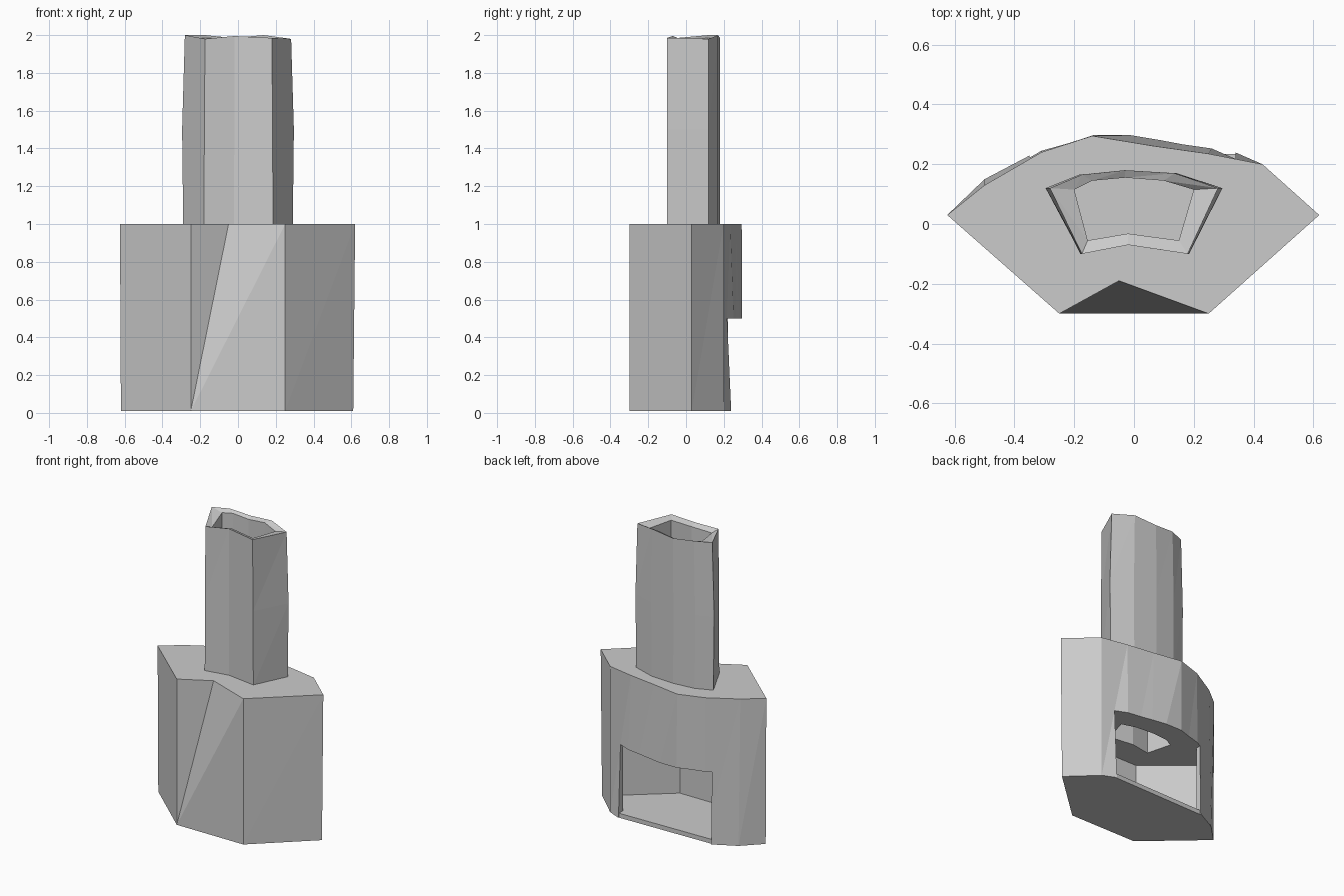
import bpy, bmesh

if "Cube" in bpy.data.objects:
    bpy.data.objects.remove(bpy.data.objects["Cube"])


def finish(name, bm):
    bmesh.ops.remove_doubles(bm, verts=bm.verts, dist=0.0005)
    bmesh.ops.recalc_face_normals(bm, faces=bm.faces)
    mesh = bpy.data.meshes.new(name)
    bm.to_mesh(mesh)
    bm.free()
    ob = bpy.data.objects.new(name, mesh)
    bpy.context.collection.objects.link(ob)
    return ob


def ring(bm, pts, z):
    zs = z if isinstance(z, list) else [z] * len(pts)
    return [bm.verts.new((x, y, h)) for (x, y), h in zip(pts, zs)]


def skin(bm, a, b):
    """Join two rings with triangle pairs."""
    for i in range(len(a)):
        j = (i + 1) % len(a)
        bm.faces.new((a[i], a[j], b[j]))
        bm.faces.new((a[i], b[j], b[i]))


def prism(name, low, high, z0, z1):
    bm = bmesh.new()
    a, b = ring(bm, low, z0), ring(bm, high, z1)
    skin(bm, a, b)
    bm.faces.new(a)
    bm.faces.new(b)
    return finish(name, bm)


def carve(ob, cutter):
    cutter.hide_render = True
    mod = ob.modifiers.new("carve", 'BOOLEAN')
    mod.operation, mod.solver, mod.object = 'DIFFERENCE', 'EXACT', cutter
    bpy.context.view_layer.objects.active = ob
    bpy.ops.object.modifier_apply(modifier=mod.name)
    bpy.data.objects.remove(cutter)


# Stove body: pointed footprint, one leaning front facet, dented back rim
base = [(-.62, .03), (-.25, -.3), (-.25, -.3), (.25, -.3), (.61, .03), (.43, .2),
        (.27, .27), (.11, .3), (-.13, .3), (-.31, .25), (-.5, .15)]
rim = [(-.625, .03), (-.25, -.3), (-.05, -.19), (.25, -.3), (.62, .03), (.43, .2),
       (.25, .235), (.06, .262), (-.14, .295), (-.31, .24), (-.5, .13)]
body = prism("stove_body", base, rim, 0.01, 1.0)

# Arched-back opening trimmed flush with the floor, then the firebox
mouth = [(-.35, .22), (.34, .235), (.34, .5), (-.35, .5)]
carve(body, prism("mouth_cutter", mouth, mouth, -.2, .5))
room = [(-.35, .4), (-.35, .19), (-.5, .03), (-.2, -.22), (.2, -.22), (.5, .03),
        (.34, .19), (.34, .4)]
carve(body, prism("firebox_cutter", room, room, .04, .5))

# Chimney: hollow eight-sided shaft with an uneven rim
outer = [(-.29, .12), (-.18, -.1), (-.02, -.07), (.185, -.1), (.29, .12),
         (.14, .17), (-.03, .18), (-.18, .165)]
inner = [(-.2, .115), (-.155, -.055), (-.02, -.032), (.15, -.055), (.2, .115),
         (.1, .145), (-.03, .155), (-.14, .145)]
carve(body, prism("flue_cutter", inner, inner, .42, 1.2))
bm = bmesh.new()
top = [2.0, 1.98, 1.995, 1.985, 1.98, 2.0, 1.985, 2.0]
loops = [ring(bm, inner, .99), ring(bm, outer, .99),
         ring(bm, [(x * (1.02 if y > 0 else .99), y) for x, y in outer], 1.5),
         ring(bm, [(x * .97, y) for x, y in outer], top),
         ring(bm, inner, [z - .015 for z in top])]
for i in range(5):
    skin(bm, loops[i], loops[(i + 1) % 5])
finish("chimney", bm)
